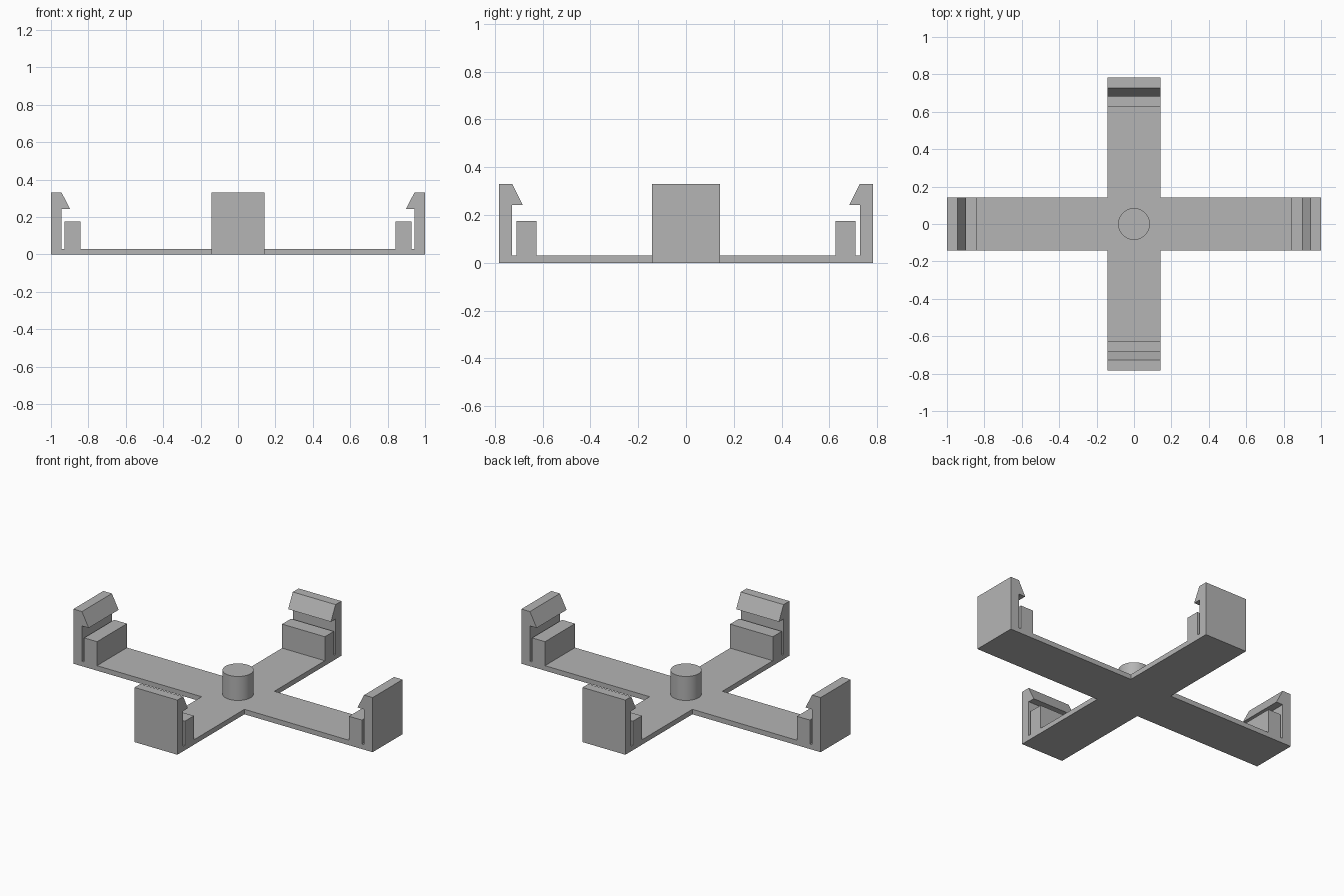
import bpy
import bmesh
import math
from mathutils import Matrix

HALF = 0.143    # half width of every arm
PLATE = 0.03    # thickness of the flat cross

cube = bpy.data.objects.get("Cube")
if cube:
    bpy.data.objects.remove(cube, do_unlink=True)

grey = bpy.data.materials.new("plain grey")
grey.use_nodes = True
color = (0.46, 0.46, 0.46, 1)
grey.diffuse_color = color
grey.node_tree.nodes["Principled BSDF"].inputs["Base Color"].default_value = color


def make_object(name, bm):
    mesh = bpy.data.meshes.new(name)
    bm.to_mesh(mesh)
    bm.free()
    mesh.materials.append(grey)
    obj = bpy.data.objects.new(name, mesh)
    bpy.context.collection.objects.link(obj)
    return obj


def add_arm(bm, length, post, tip, ledge_out, ledge_in, angle):
    """Side profile of one arm with its ledge and hooked clip, swept across the width."""
    profile = [
        (HALF, 0), (length, 0), (length, 0.33), (post, 0.33),
        (tip, 0.243), (post, 0.243), (post, PLATE),
        (ledge_out, PLATE), (ledge_out, 0.175),
        (ledge_in, 0.175), (ledge_in, PLATE), (HALF, PLATE),
    ]
    turn = Matrix.Rotation(angle, 3, 'Z')
    sides = []
    for y in (-HALF, HALF):
        verts = [bm.verts.new((x, y, z)) for x, z in profile]
        for v in verts:
            v.co = turn @ v.co
        bm.faces.new(verts)
        sides.append(verts)
    a, b = sides
    # the inner end stays open where it meets the hub
    for i in range(len(profile) - 1):
        bm.faces.new((a[i], a[i + 1], b[i + 1], b[i]))


# Cross with four clip arms
bm = bmesh.new()
for k in range(4):
    if k % 2 == 0:
        add_arm(bm, 1.0, 0.943, 0.898, 0.928, 0.842, k * math.pi / 2)
    else:
        add_arm(bm, 0.783, 0.727, 0.683, 0.71, 0.625, k * math.pi / 2)

# Hub between the arms
for z in (0, PLATE):
    bm.faces.new([bm.verts.new((x * HALF, y * HALF, z))
                  for x, y in ((-1, -1), (1, -1), (1, 1), (-1, 1))])
bmesh.ops.remove_doubles(bm, verts=bm.verts, dist=0.0005)
bmesh.ops.recalc_face_normals(bm, faces=bm.faces)
bmesh.ops.dissolve_limit(bm, angle_limit=0.01, verts=bm.verts, edges=bm.edges)
make_object("clip_cross", bm)

# Round centre peg
bm = bmesh.new()
bmesh.ops.create_cone(bm, cap_ends=True, segments=48, radius1=0.085,
                      radius2=0.085, depth=0.16,
                      matrix=Matrix.Translation((0, 0, 0.095)))
peg = make_object("centre_peg", bm)
bpy.ops.object.select_all(action='DESELECT')
peg.select_set(True)
bpy.context.view_layer.objects.active = peg
bpy.ops.object.shade_smooth_by_angle(angle=math.radians(30))
